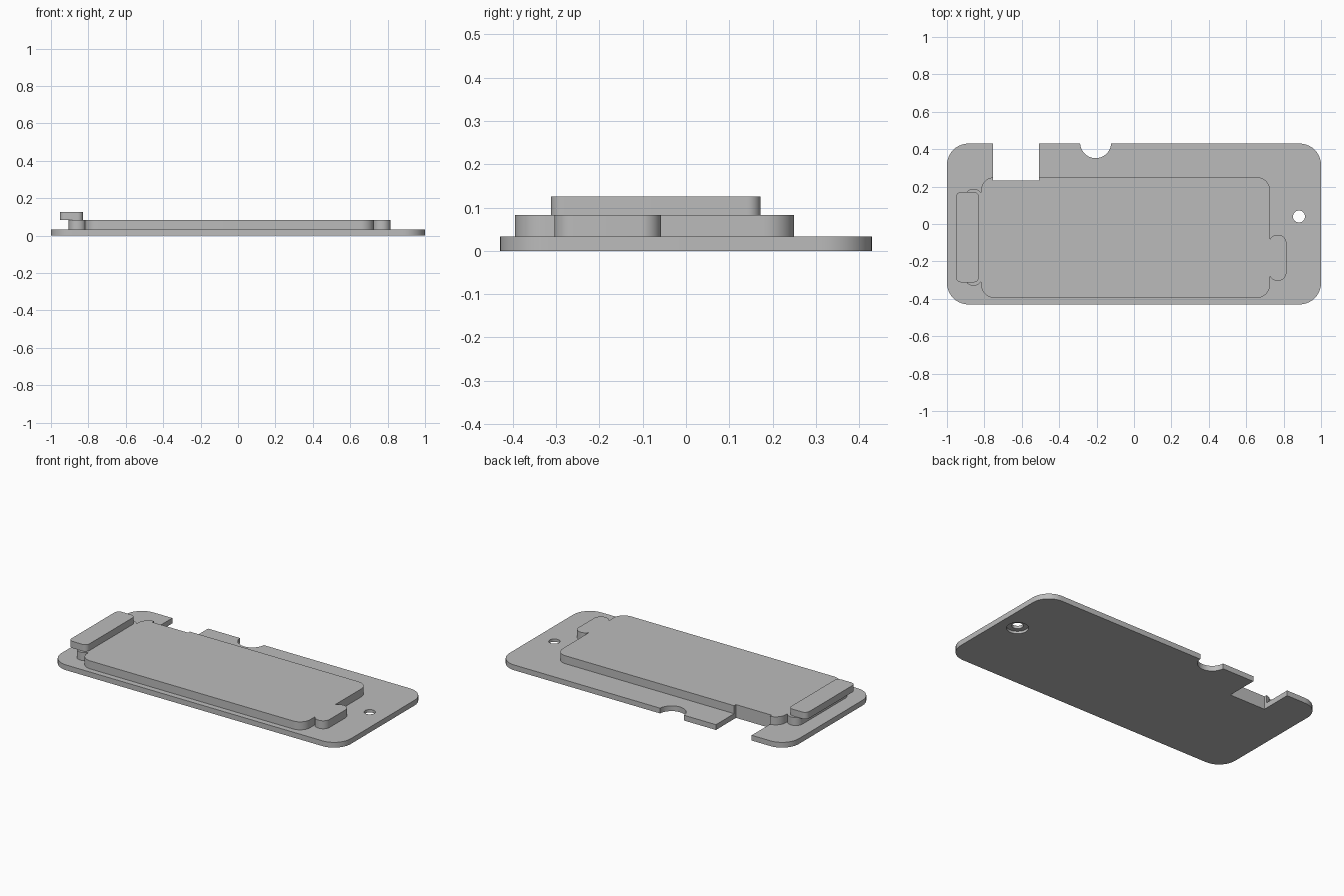
import bpy
import bmesh
from math import radians, cos, sin, tau

default = bpy.data.objects.get("Cube")
if default:
    bpy.data.objects.remove(default, do_unlink=True)

grey = bpy.data.materials.new("plain grey")
grey.use_nodes = True
grey.diffuse_color = (0.5, 0.5, 0.5, 1)
grey.node_tree.nodes["Principled BSDF"].inputs["Base Color"].default_value = (0.5, 0.5, 0.5, 1)


def prism(name, outline, z0, z1):
    """Extrude a counter-clockwise outline from z0 to z1."""
    bm = bmesh.new()
    low = [bm.verts.new((x, y, z0)) for x, y in outline]
    high = [bm.verts.new((x, y, z1)) for x, y in outline]
    bm.faces.new(low[::-1])
    bm.faces.new(high)
    n = len(outline)
    for i in range(n):
        j = (i + 1) % n
        bm.faces.new((low[i], low[j], high[j], high[i]))
    mesh = bpy.data.meshes.new(name)
    bm.to_mesh(mesh)
    bm.free()
    mesh.materials.append(grey)
    obj = bpy.data.objects.new(name, mesh)
    bpy.context.collection.objects.link(obj)
    return obj


def circle(cx, cy, r, n=48):
    return [(cx + r * cos(tau * i / n), cy + r * sin(tau * i / n)) for i in range(n)]


def rounded(x0, x1, y0, y1, r, seg=10):
    """Rectangle outline with rounded corners."""
    corners = [(x1 - r, y1 - r), (x0 + r, y1 - r), (x0 + r, y0 + r), (x1 - r, y0 + r)]
    return [(cx + r * cos(tau / 4 * (q + i / seg)), cy + r * sin(tau / 4 * (q + i / seg)))
            for q, (cx, cy) in enumerate(corners) for i in range(seg + 1)]


def combine(target, tool, operation):
    """Apply a boolean and discard the tool."""
    bpy.context.view_layer.objects.active = target
    mod = target.modifiers.new(operation, "BOOLEAN")
    mod.operation = operation
    mod.solver = "EXACT"
    mod.object = tool
    bpy.ops.object.modifier_apply(modifier=mod.name)
    bpy.data.objects.remove(tool, do_unlink=True)


BASE_TOP, MID_TOP, TOP = 0.033, 0.083, 0.125

# Base plate with rounded corners
base = prism("base_plate", rounded(-1, 1, -0.43, 0.43, 0.115), 0, BASE_TOP)

# Raised panel with a rounded tab at each end
panel = prism("raised_panel", rounded(-0.817, 0.727, -0.395, 0.25, 0.07), BASE_TOP, MID_TOP)
for x0, x1, y0, y1 in ((-0.905, -0.812, -0.33, 0.188), (0.722, 0.815, -0.304, -0.058)):
    tab = prism("tab", rounded(x0, x1, y0, y1, 0.045), BASE_TOP, MID_TOP)
    combine(panel, tab, "UNION")

# Hook block overhanging the end tab
hook = prism("hook_block", rounded(-0.953, -0.828, -0.312, 0.172, 0.03), MID_TOP, TOP)

# Square notch through the base and panel
notch = [(-0.755, 0.232), (-0.508, 0.232), (-0.508, 0.6), (-0.755, 0.6)]
for part in (base, panel):
    combine(part, prism("notch_cutter", notch, -0.1, 0.2), "DIFFERENCE")

# Half-round edge cut, keyring hole and its shallow recess underneath
for outline, z1 in ((circle(-0.205, 0.435, 0.083), 0.2),
                    (circle(0.882, 0.04, 0.032), 0.2),
                    (circle(0.882, 0.04, 0.062), 0.015)):
    combine(base, prism("round_cutter", outline, -0.1, z1), "DIFFERENCE")

# Smooth the rounded walls, keep the rims sharp
for part in (base, panel, hook):
    bpy.ops.object.select_all(action="DESELECT")
    part.select_set(True)
    bpy.context.view_layer.objects.active = part
    bpy.ops.object.shade_smooth_by_angle(angle=radians(30))
